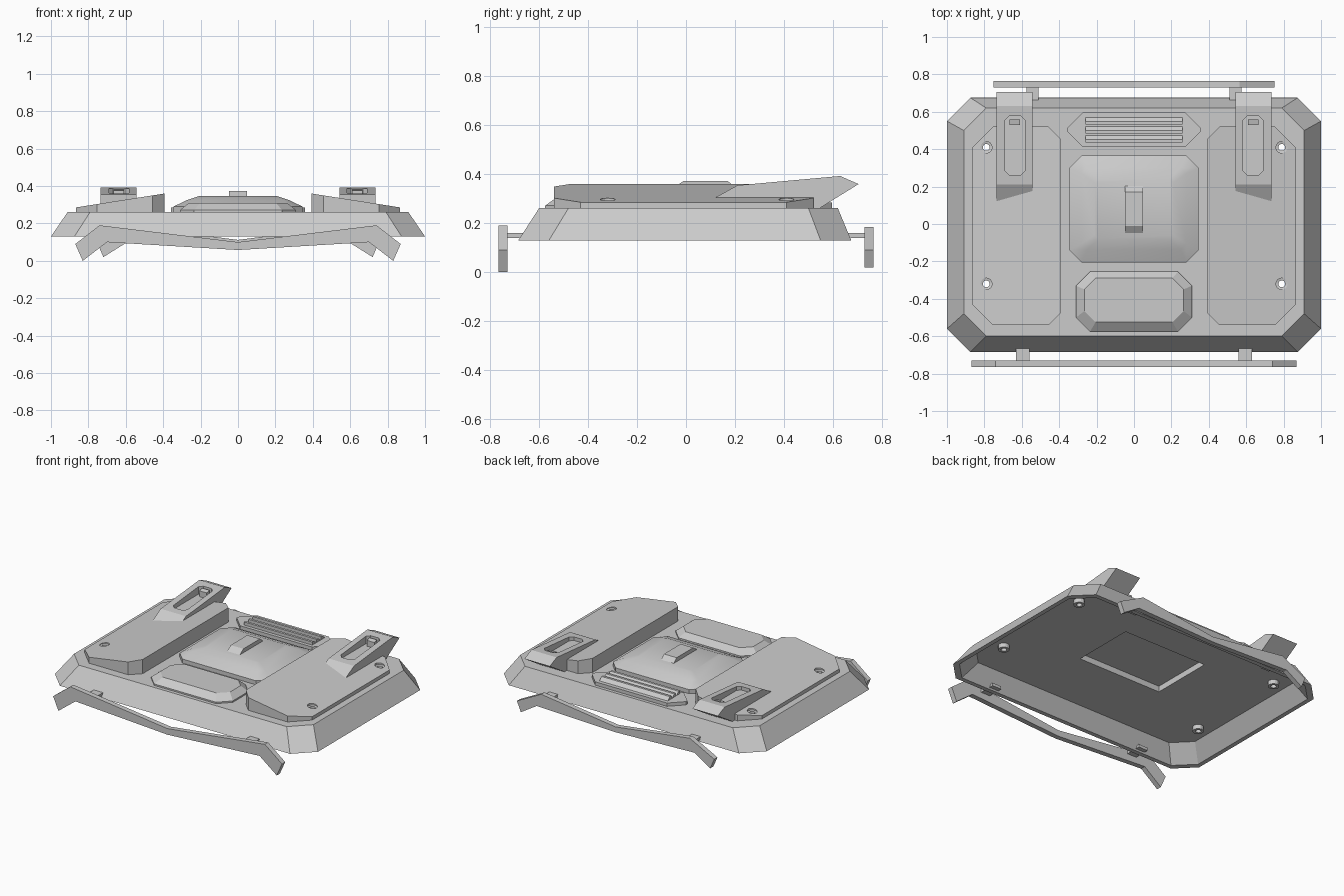
import bpy, bmesh, math
from mathutils import Matrix

cube = bpy.data.objects.get("Cube")
if cube:
    bpy.data.objects.remove(cube, do_unlink=True)

grey = bpy.data.materials.new("plain grey")
grey.use_nodes = True
COLOUR = (0.6, 0.6, 0.6, 1)
grey.diffuse_color = COLOUR
grey.node_tree.nodes["Principled BSDF"].inputs["Base Color"].default_value = COLOUR


def octagon(x0, x1, y0, y1, z, c0, c1=None):
    """Chamfered rectangle; z may be a height or a function of x."""
    c1 = c0 if c1 is None else c1
    pts = [(x0 + c0, y0), (x1 - c1, y0), (x1, y0 + c1), (x1, y1 - c1),
           (x1 - c1, y1), (x0 + c0, y1), (x0, y1 - c0), (x0, y0 + c0)]
    return [(x, y, z(x) if callable(z) else z) for x, y in pts]


def circle(x, y, z, r, n=16):
    return [(x + r * math.cos(2 * math.pi * i / n),
             y + r * math.sin(2 * math.pi * i / n), z) for i in range(n)]


def loft(name, rings, mirror=False):
    """Skin equal-length rings, cap both ends, optionally mirror across x."""
    bm = bmesh.new()
    loops = [[bm.verts.new(p) for p in ring] for ring in rings]
    for a, b in zip(loops, loops[1:]):
        for i in range(len(a)):
            j = (i + 1) % len(a)
            bm.faces.new((a[i], a[j], b[j], b[i]))
    bm.faces.new(loops[0][::-1])
    bm.faces.new(loops[-1])
    if mirror:
        copy = bmesh.ops.duplicate(bm, geom=bm.verts[:] + bm.edges[:] + bm.faces[:])
        new = [g for g in copy["geom"] if isinstance(g, bmesh.types.BMVert)]
        bmesh.ops.transform(bm, matrix=Matrix.Scale(-1, 4, (1, 0, 0)), verts=new)
    bmesh.ops.recalc_face_normals(bm, faces=bm.faces)
    mesh = bpy.data.meshes.new(name)
    bm.to_mesh(mesh)
    bm.free()
    mesh.materials.append(grey)
    ob = bpy.data.objects.new(name, mesh)
    bpy.context.collection.objects.link(ob)
    return ob


def prism_x(name, profile, x0, x1, mirror=False):
    return loft(name, [[(x, y, z) for y, z in profile] for x in (x0, x1)], mirror)


def box(name, x0, x1, y0, y1, z0, z1, mirror=False):
    return prism_x(name, [(y0, z0), (y1, z0), (y1, z1), (y0, z1)], x0, x1, mirror)


def cut(ob, *cutters):
    """Apply boolean differences to a part."""
    for c in cutters:
        c.hide_render = True
        mod = ob.modifiers.new("cut", "BOOLEAN")
        mod.object, mod.operation, mod.solver = c, "DIFFERENCE", "EXACT"
    graph = bpy.context.evaluated_depsgraph_get()
    mesh = bpy.data.meshes.new_from_object(ob.evaluated_get(graph))
    ob.modifiers.clear()
    ob.data = mesh


# Hollow hull shell: ceiling, inner rim, outer rim, deck
hull = loft("hull_shell", [
    octagon(-0.89, 0.89, -0.585, 0.60, 0.235, 0.115),
    octagon(-0.97, 0.97, -0.655, 0.645, 0.13, 0.12),
    octagon(-1, 1, -0.685, 0.675, 0.13, 0.125),
    octagon(-0.91, 0.91, -0.60, 0.62, 0.262, 0.12)])

# Side pods with tops that fall towards the outside
pods = loft("side_pods", [
    octagon(0.392, 0.865, -0.54, 0.52, 0.25, 0.065, 0.11),
    octagon(0.392, 0.865, -0.54, 0.52,
            lambda x: 0.36 - (x - 0.392) * 0.157, 0.065, 0.11)], True)

# Fixing bosses under the deck, and the countersunk holes through them
HOLES = (-0.32, 0.41)
bosses = [loft("fixing_boss", [circle(0.79, y, z, 0.035) for z in (0.205, 0.245)], True)
          for y in HOLES]
drills = [loft("drill", [circle(0.79, y, 0.1, 0.018), circle(0.79, y, 0.286, 0.018),
                         circle(0.79, y, 0.289, 0.031), circle(0.79, y, 0.4, 0.031)], True)
          for y in HOLES]
pocket = box("pocket_cutter", -0.32, 0.32, -0.14, 0.30, 0.1, 0.275)

# Centre dome with its ridge
dome = loft("centre_dome", [
    octagon(-0.345, 0.345, -0.205, 0.365, 0.255, 0.065),
    octagon(-0.345, 0.345, -0.205, 0.365, 0.29, 0.065),
    octagon(-0.28, 0.28, -0.135, 0.30, 0.322, 0.03),
    octagon(-0.21, 0.21, -0.08, 0.24, 0.346, 0.02)])
cut(dome, pocket)
cut(hull, pocket, *drills)
cut(pods, *drills)
for b, d in zip(bosses, drills):
    cut(b, d)
prism_x("dome_ridge", [(-0.065, 0.335), (-0.01, 0.373), (0.17, 0.373), (0.215, 0.335)],
        -0.048, 0.048)

# Raised front panel
loft("front_panel", [octagon(-0.31, 0.31, -0.575, -0.255, 0.255, 0.075),
                     octagon(-0.31, 0.31, -0.575, -0.255, 0.272, 0.075),
                     octagon(-0.265, 0.265, -0.525, -0.29, 0.308, 0.06)])

# Rear vent plate and slanted louvres
loft("vent_plate", [octagon(-0.358, 0.358, 0.412, 0.597, z, 0.085) for z in (0.255, 0.285)])
for i in range(3):
    y = 0.435 + i * 0.048
    prism_x("vent_louvre", [(y, 0.28), (y + 0.045, 0.28), (y + 0.016, 0.306), (y, 0.306)],
            -0.26, 0.26)

# Raked rear fins with a sunken slot and a small catch
fins = prism_x("rear_fins", [(0.12, 0.305), (0.21, 0.355), (0.63, 0.393), (0.705, 0.36),
                             (0.54, 0.258), (0.40, 0.258)], 0.542, 0.735, True)
slot = loft("slot_cutter", [octagon(0.583, 0.69, 0.262, 0.577, z, 0.022)
                            for z in (0.335, 0.45)], True)
cut(fins, slot)
prism_x("fin_catch", [(0.53, 0.33), (0.56, 0.33), (0.56, 0.382), (0.53, 0.375)],
        0.61, 0.665, True)


def bumper(name, half, y0, y1):
    """Swept bar with drooping tips, from half of its front outline."""
    outline = half + [(-x, z) for x, z in half[::-1] if x]
    return loft(name, [[(x, y, z) for x, z in outline] for y in (y0, y1)])


bumper("front_bumper", [(0, 0.10), (0.74, 0.19), (0.87, 0.09), (0.83, 0.0),
                        (0.70, 0.10), (0, 0.058)], -0.765, -0.73)
bumper("rear_bumper", [(0, 0.112), (0.565, 0.185), (0.75, 0.09), (0.72, 0.02),
                       (0.60, 0.095), (0, 0.075)], 0.73, 0.765)

# Brackets joining the bumpers to the hull
box("front_brackets", 0.56, 0.63, -0.74, -0.62, 0.14, 0.16, True)
box("rear_brackets", 0.51, 0.575, 0.62, 0.74, 0.14, 0.16, True)

for helper in drills + [pocket, slot]:
    bpy.data.objects.remove(helper, do_unlink=True)

# Soft shading on the dome only
bpy.ops.object.select_all(action="DESELECT")
dome.select_set(True)
bpy.context.view_layer.objects.active = dome
bpy.ops.object.shade_smooth_by_angle(angle=math.radians(40))
